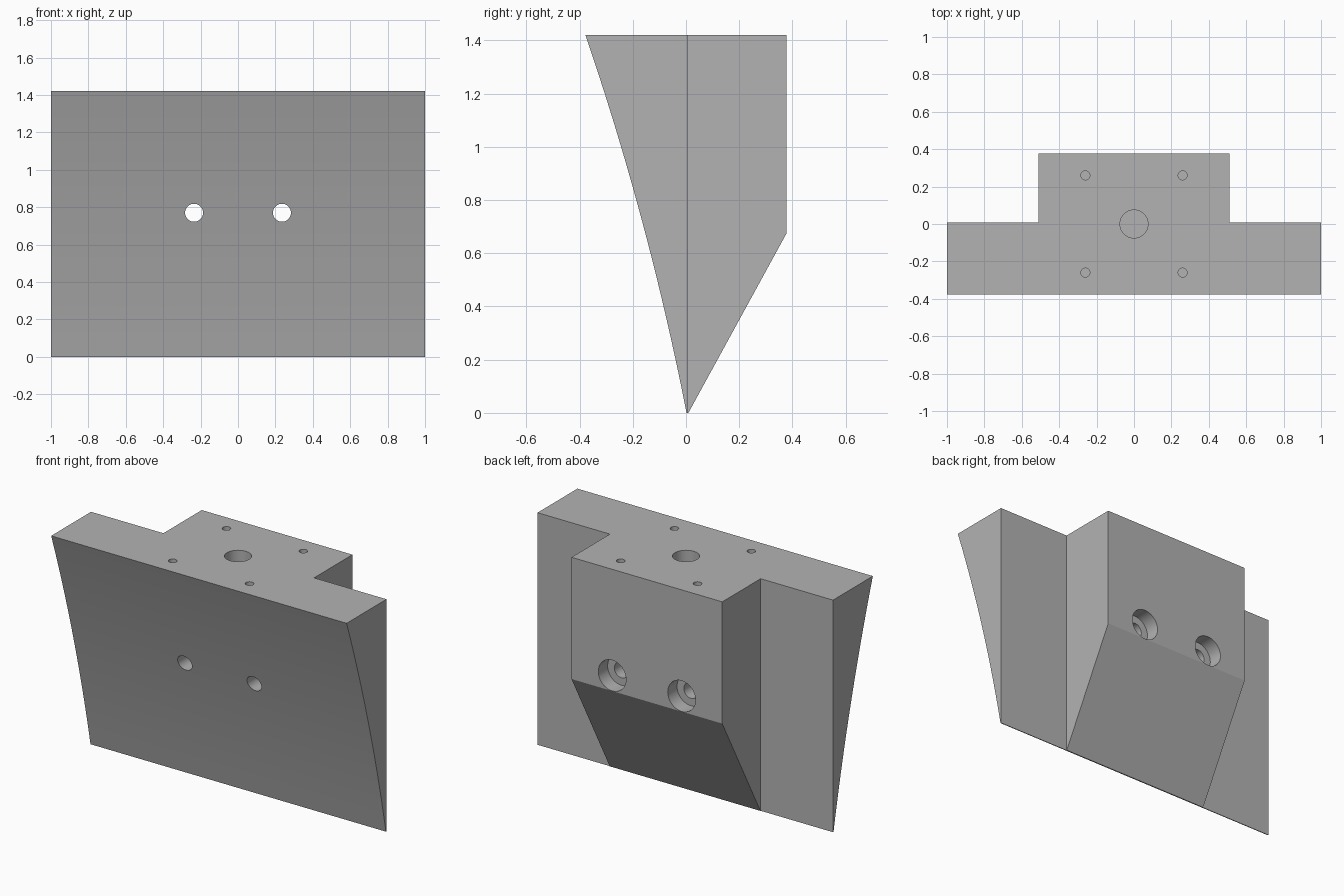
import bpy
import bmesh
import math
from mathutils import Matrix, Vector

cube = bpy.data.objects.get("Cube")
if cube:
    bpy.data.objects.remove(cube, do_unlink=True)

H = 1.42          # overall height
BACK = 0.378      # rear face of the block
STEP = 0.007      # rear face of the plate
BLOCK_X = 0.51    # half width of the block

grey = bpy.data.materials.new("plain grey")
grey.use_nodes = True
grey.diffuse_color = (0.45, 0.45, 0.45, 1)
grey.node_tree.nodes["Principled BSDF"].inputs["Base Color"].default_value = (0.45, 0.45, 0.45, 1)


def add_object(name, bm):
    bmesh.ops.recalc_face_normals(bm, faces=bm.faces)
    mesh = bpy.data.meshes.new(name)
    bm.to_mesh(mesh)
    bm.free()
    mesh.materials.append(grey)
    obj = bpy.data.objects.new(name, mesh)
    bpy.context.collection.objects.link(obj)
    return obj


def extrude_x(name, profile, x0, x1):
    """Solid from a (y, z) outline swept between two x positions."""
    bm = bmesh.new()
    face = bm.faces.new([bm.verts.new((x0, y, z)) for y, z in profile])
    new = bmesh.ops.extrude_face_region(bm, geom=[face])["geom"]
    bmesh.ops.translate(bm, vec=(x1 - x0, 0, 0),
                        verts=[v for v in new if isinstance(v, bmesh.types.BMVert)])
    return add_object(name, bm)


def rod(name, start, end, radius):
    """Round cutter between two points."""
    a, b = Vector(start), Vector(end)
    bm = bmesh.new()
    turn = (b - a).to_track_quat('Z', 'Y').to_matrix().to_4x4()
    bmesh.ops.create_cone(bm, cap_ends=True, segments=40, radius1=radius, radius2=radius,
                          depth=(b - a).length, matrix=Matrix.Translation((a + b) / 2) @ turn)
    return add_object(name, bm)


# Hollow curved front, upright back and sloping underside
top, tip, sag, steps = Vector((-0.378, H)), Vector((0.002, 0)), 0.025, 20
chord = tip - top
normal = Vector((-chord.y, chord.x)).normalized()
profile = []
for i in range(steps + 1):
    t = i / steps
    profile.append(tuple(top + chord * t + normal * sag * 4 * t * (1 - t)))
profile += [(0.009, 0), (BACK, 0.675), (BACK, H)]
body = extrude_x("curved_mounting_block", profile, -1, 1)

# Cutters: side recesses, bolt holes and top holes
cutters = []
recess = [(STEP, -0.2), (0.6, -0.2), (0.6, 1.6), (STEP, 1.6)]
for side in (-1, 1):
    cutters.append(extrude_x("side_recess_cutter", recess, side * BLOCK_X, side * 1.2))
    x, z = side * 0.235, 0.77
    cutters.append(rod("bolt_hole_cutter", (x, -0.6, z), (x, 0.6, z), 0.048))
    cutters.append(rod("counterbore_cutter", (x, BACK - 0.09, z), (x, 0.6, z), 0.094))
    for y in (-0.26, 0.26):
        cutters.append(rod("screw_hole_cutter", (side * 0.26, y, H - 0.2), (side * 0.26, y, 1.6), 0.024))
cutters.append(rod("centre_hole_cutter", (0, 0, H - 0.3), (0, 0, 1.6), 0.075))

for cutter in cutters:
    cutter.hide_render = True
    mod = body.modifiers.new(cutter.name, 'BOOLEAN')
    mod.operation = 'DIFFERENCE'
    mod.solver = 'EXACT'
    mod.object = cutter

# Bake the cuts, then drop the cutters
graph = bpy.context.evaluated_depsgraph_get()
result = bpy.data.meshes.new_from_object(body.evaluated_get(graph))
body.modifiers.clear()
body.data = result
body.data.name = "curved_mounting_block"
for cutter in cutters:
    bpy.data.objects.remove(cutter, do_unlink=True)

bpy.ops.object.select_all(action='DESELECT')
body.select_set(True)
bpy.context.view_layer.objects.active = body
bpy.ops.object.shade_smooth_by_angle(angle=math.radians(25))
